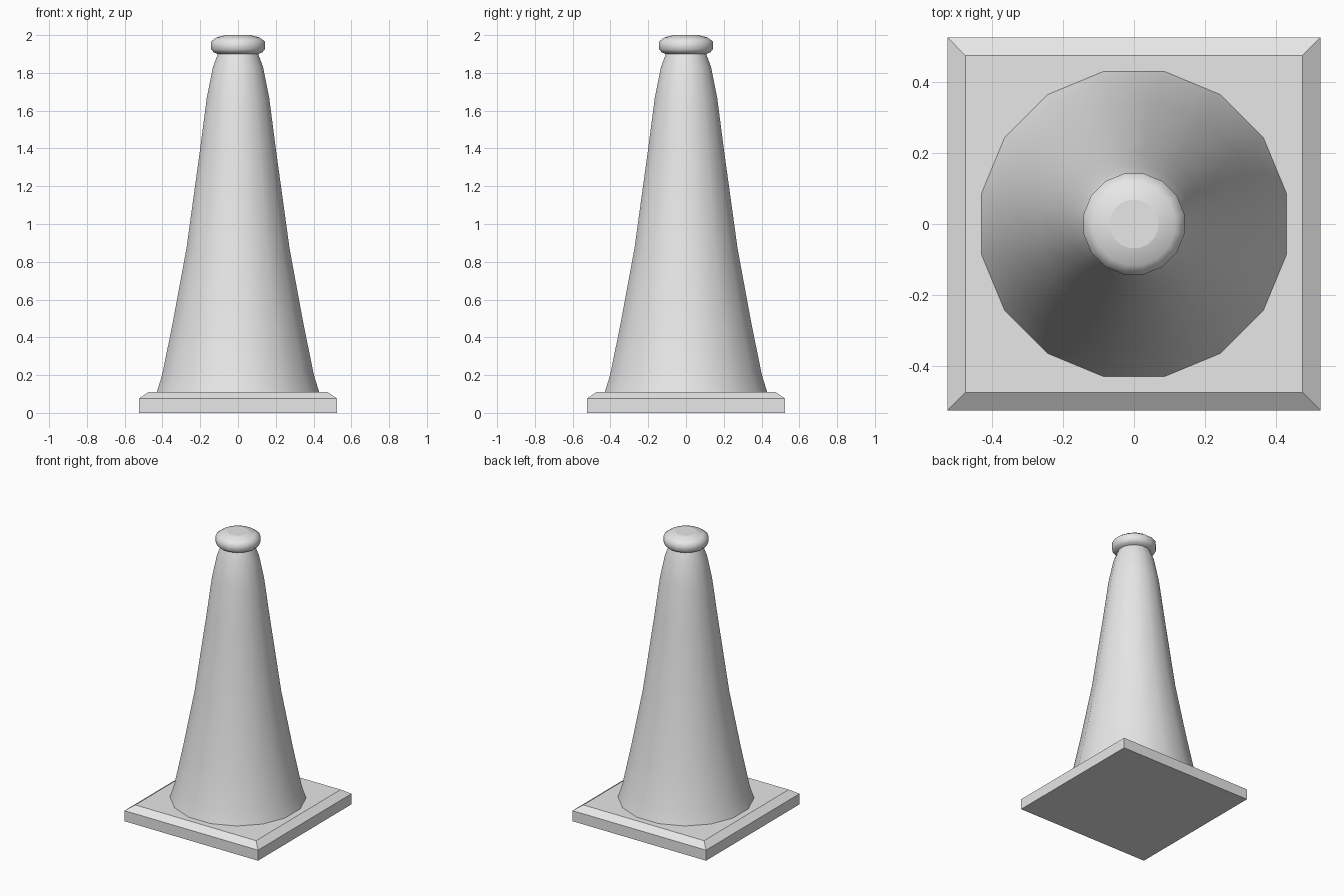
import bpy, bmesh, math

cube = bpy.data.objects.get("Cube")
if cube:
    bpy.data.objects.remove(cube, do_unlink=True)

grey = bpy.data.materials.new("plain grey")
grey.use_nodes = True
colour = (0.8, 0.8, 0.8, 1)
grey.diffuse_color = colour
grey.node_tree.nodes["Principled BSDF"].inputs["Base Color"].default_value = colour


def loft(name, profile, sides, smooth):
    """Stack regular rings of (flat-to-centre distance, height), capped at both ends."""
    bm = bmesh.new()
    rings = []
    for apothem, z in profile:
        r = apothem / math.cos(math.pi / sides)
        angles = [(i + 0.5) * math.tau / sides for i in range(sides)]
        rings.append([bm.verts.new((r * math.cos(a), r * math.sin(a), z)) for a in angles])
    for low, high in zip(rings, rings[1:]):
        for i in range(sides):
            j = (i + 1) % sides
            bm.faces.new((low[i], low[j], high[j], high[i])).smooth = smooth
    for ring in (rings[0][::-1], rings[-1]):
        cap = bm.faces.new(ring)
        for edge in cap.edges:
            edge.smooth = False
    bm.normal_update()
    mesh = bpy.data.meshes.new(name)
    bm.to_mesh(mesh)
    bm.free()
    mesh.materials.append(grey)
    obj = bpy.data.objects.new(name, mesh)
    bpy.context.collection.objects.link(obj)
    return obj


# Square foot with a chamfered upper edge
loft("base_plate", [(0.525, 0), (0.525, 0.075), (0.475, 0.11)], 4, False)

# Tapered body, slightly curved, pinched at the neck
loft("cone_body", [(0.43, 0.11), (0.402, 0.2), (0.347, 0.47), (0.273, 0.87),
                   (0.2, 1.4), (0.165, 1.67), (0.133, 1.83), (0.107, 1.9)], 16, True)

# Rounded collar on top
loft("top_collar", [(0.107, 1.9), (0.128, 1.908), (0.142, 1.925), (0.142, 1.967),
                    (0.115, 1.987), (0.068, 2)], 16, True)
